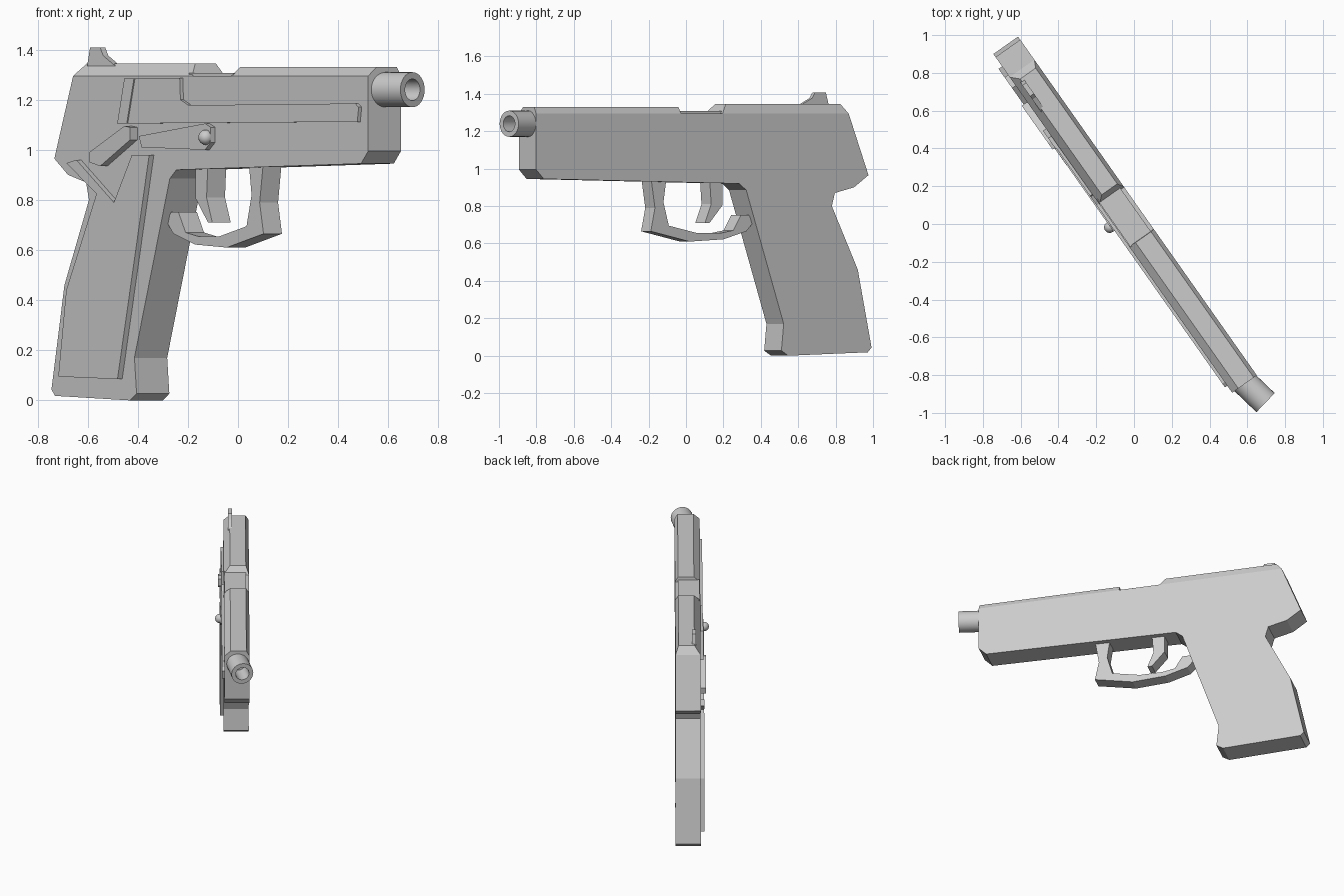
import bpy, bmesh, math
from mathutils import Matrix, Vector

if "Cube" in bpy.data.objects:
    bpy.data.objects.remove(bpy.data.objects["Cube"])

# One plain grey for everything
grey = bpy.data.materials.new("plain_grey")
grey.use_nodes = True
COLOUR = (0.6, 0.6, 0.6, 1)
grey.diffuse_color = COLOUR
grey.node_tree.nodes["Principled BSDF"].inputs["Base Color"].default_value = COLOUR

# Local frame: s runs to the muzzle, t across the width, z up
FRAME = Matrix(((0.576, 0.817, 0, 0), (-0.817, 0.576, 0, 0), (0, 0, 1, 0), (0, 0, 0, 1)))
NEAR, FAR = -0.09, 0.07


def finish(name, bm, matrix=FRAME, smooth=False):
    bmesh.ops.recalc_face_normals(bm, faces=bm.faces)
    mesh = bpy.data.meshes.new(name)
    bm.to_mesh(mesh)
    bm.free()
    mesh.transform(matrix)
    mesh.materials.append(grey)
    obj = bpy.data.objects.new(name, mesh)
    bpy.context.collection.objects.link(obj)
    if smooth:
        bpy.ops.object.select_all(action="DESELECT")
        obj.select_set(True)
        bpy.context.view_layer.objects.active = obj
        bpy.ops.object.shade_smooth_by_angle(angle=math.radians(40))
    return obj


def prism(name, outline, t0, t1):
    """Side outline of (s, z) points, extruded across the width."""
    bm = bmesh.new()
    face = bm.faces.new([bm.verts.new((s, t0, z)) for s, z in outline])
    out = bmesh.ops.extrude_face_region(bm, geom=[face])
    verts = [v for v in out["geom"] if isinstance(v, bmesh.types.BMVert)]
    bmesh.ops.translate(bm, verts=verts, vec=(0, t1 - t0, 0))
    return finish(name, bm)


def cap(name, low, high, z0, z1, side_in):
    """Block whose top is narrower than its base."""
    bm = bmesh.new()
    for (a, b), z, near, far in ((low, z0, NEAR, FAR), (high, z1, NEAR + side_in, FAR - 0.02)):
        for s in (a, b):
            for t in (near, far):
                bm.verts.new((s, t, z))
    bmesh.ops.convex_hull(bm, input=bm.verts)
    bmesh.ops.dissolve_limit(bm, angle_limit=0.02, verts=bm.verts, edges=bm.edges)
    return finish(name, bm)


# Frame, grip and slide sides
prism("body", [
    (-1.015, 1.295), (-1.145, 0.965), (-1.05, 0.9), (-0.925, 0.87), (-0.905, 0.8),
    (-1.075, 0.46), (-1.165, 0.043), (-1.14, 0.018), (-0.62, 0.0), (-0.575, 0.027),
    (-0.59, 0.17), (-0.345, 0.885), (-0.3, 0.92), (0.98, 0.945), (1.03, 0.995),
    (1.03, 1.295)], NEAR, FAR)

# Chamfered top of the slide and the port between its two lengths
cap("slide_top_front", (0.082, 1.03), (0.085, 1.03), 1.295, 1.33, 0.04)
cap("slide_top_rear", (-1.015, -0.19), (-0.975, -0.225), 1.295, 1.345, 0.04)
prism("port_cover", [(-0.22, 1.29), (0.09, 1.29), (0.09, 1.307), (-0.22, 1.307)],
      NEAR + 0.005, FAR - 0.02)

# Thin rear sight
prism("rear_sight", [(-0.96, 1.335), (-0.94, 1.408), (-0.87, 1.408), (-0.849, 1.376),
                     (-0.766, 1.335)], -0.06, -0.035)

# Trigger and its guard
prism("trigger_guard", [
    (0.255, 0.96), (0.228, 0.79), (0.255, 0.665), (0.0, 0.61), (-0.22, 0.622),
    (-0.37, 0.665), (-0.418, 0.715), (-0.385, 0.752), (-0.335, 0.752), (-0.285, 0.67),
    (-0.2, 0.655), (-0.05, 0.655), (0.137, 0.695), (0.172, 0.82), (0.151, 0.96)],
    -0.055, 0.035)
prism("trigger", [(-0.215, 0.95), (-0.13, 0.95), (-0.14, 0.81), (-0.1, 0.71),
                  (-0.13, 0.71), (-0.215, 0.805)], -0.055, 0.035)

# Raised details on the controls side
prism("grip_panel", [
    (-1.03, 0.947), (-0.96, 0.96), (-0.7, 0.79), (-0.575, 0.98), (-0.455, 0.98),
    (-0.675, 0.085), (-1.085, 0.095), (-1.03, 0.44), (-0.82, 0.825)], -0.113, NEAR)
prism("slide_panel", [
    (-0.6, 1.285), (-0.255, 1.287), (-0.25, 1.2), (-0.195, 1.178), (0.96, 1.185),
    (0.985, 1.17), (0.975, 1.112), (-0.65, 1.105)], -0.105, NEAR)
prism("slide_rib", [(-0.632, 1.285), (-0.565, 1.285), (-0.615, 1.105), (-0.681, 1.105)],
      -0.11, NEAR)
prism("slide_stop", [(-0.528, 1.055), (-0.07, 1.105), (-0.03, 1.09), (-0.03, 1.03),
                     (-0.07, 1.0), (-0.51, 1.01)], -0.112, NEAR)
prism("safety_lever", [(-0.854, 0.99), (-0.611, 1.095), (-0.57, 1.09), (-0.57, 1.04),
                       (-0.778, 0.935), (-0.85, 0.95)], -0.125, NEAR)

# Round stop pin
bm = bmesh.new()
bmesh.ops.create_uvsphere(bm, u_segments=20, v_segments=12, radius=0.03)
finish("stop_pin", bm, FRAME @ Matrix.Translation((-0.06, -0.115, 1.05)), True)

# Hollow barrel, angled slightly from the slide
bm = bmesh.new()
profile = [(0.07, -0.02), (0.07, 0.16), (0.043, 0.16), (0.043, 0.0), (0, 0.0)]
verts = [bm.verts.new((r, 0, h)) for r, h in profile]
edges = [bm.edges.new(pair) for pair in zip(verts, verts[1:])]
bmesh.ops.spin(bm, geom=verts + edges, cent=(0, 0, 0), axis=(0, 0, 1),
               angle=math.tau, steps=32, use_duplicate=False)
bmesh.ops.remove_doubles(bm, verts=bm.verts, dist=0.0005)
turn = Vector((0.72, -0.69, 0)).to_track_quat("Z", "Y").to_matrix().to_4x4()
finish("barrel", bm, Matrix.Translation((0.581, -0.835, 1.24)) @ turn, True)
